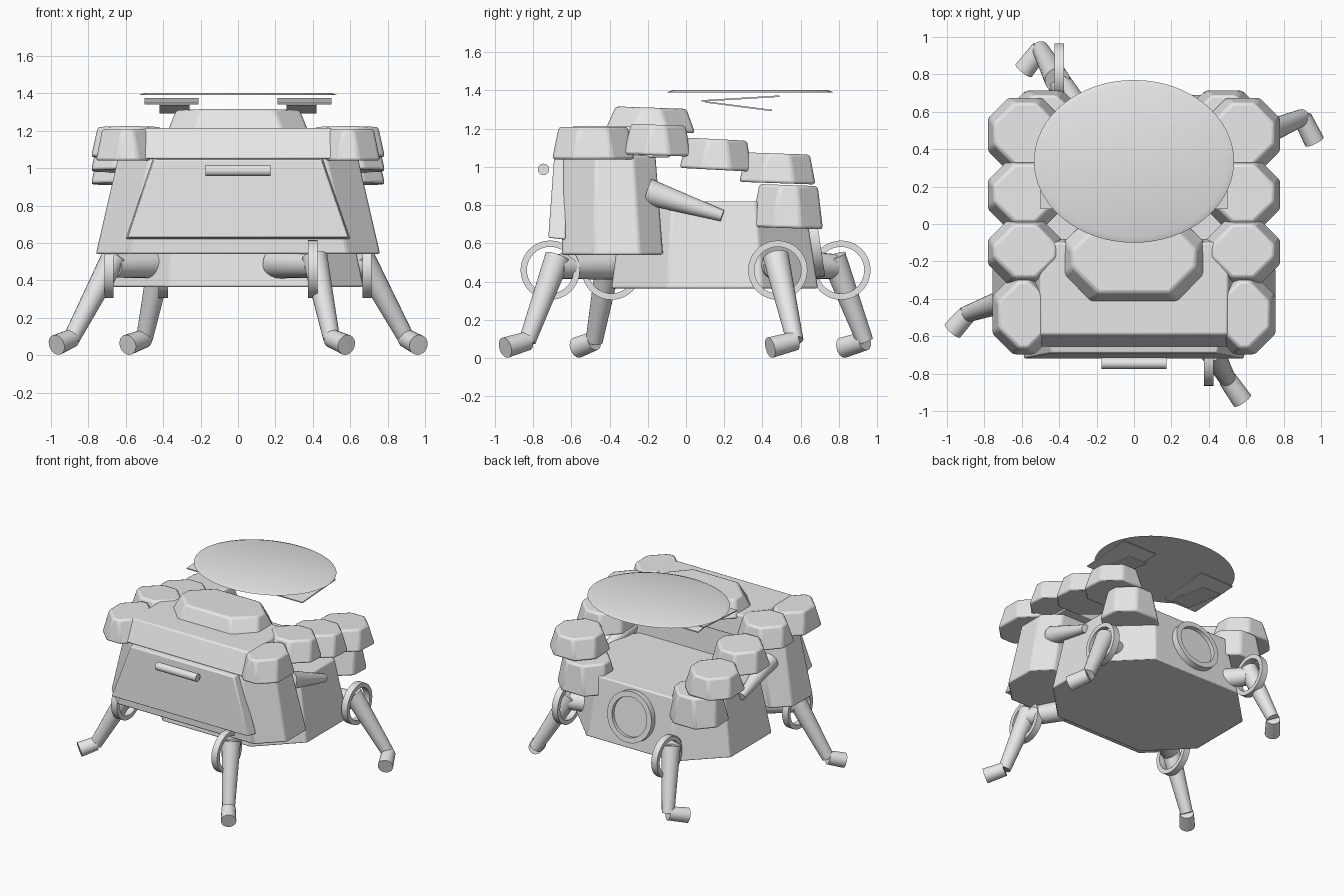
import bpy, bmesh, math
from mathutils import Vector, Matrix

if "Cube" in bpy.data.objects:
    bpy.data.objects.remove(bpy.data.objects["Cube"])

grey = bpy.data.materials.new("plain_grey")
grey.diffuse_color = (0.8, 0.8, 0.8, 1)
grey.use_nodes = True
grey.node_tree.nodes["Principled BSDF"].inputs["Base Color"].default_value = grey.diffuse_color


def finish(name, bm, bevel=0.0):
    bmesh.ops.recalc_face_normals(bm, faces=bm.faces)
    me = bpy.data.meshes.new(name)
    bm.to_mesh(me)
    bm.free()
    me.materials.append(grey)
    ob = bpy.data.objects.new(name, me)
    bpy.context.collection.objects.link(ob)
    if bevel:
        mod = ob.modifiers.new("soft_edges", 'BEVEL')
        mod.width, mod.segments, mod.limit_method = bevel, 2, 'ANGLE'
    return ob


def octagon(x0, x1, y0, y1, cf, cb):
    # rectangle with corners cut by cf at the front and cb at the back
    return [(x0 + cf, y0), (x1 - cf, y0), (x1, y0 + cf), (x1, y1 - cb),
            (x1 - cb, y1), (x0 + cb, y1), (x0, y1 - cb), (x0, y0 + cf)]


def loft(name, low, high, z0, z1, bevel=0.0, tilt=0.0):
    # solid between two matching outlines, optionally leaning about x
    bm = bmesh.new()
    a = [bm.verts.new((x, y, z0)) for x, y in low]
    b = [bm.verts.new((x, y, z1)) for x, y in high]
    n = len(a)
    bm.faces.new(a)
    bm.faces.new(b)
    for i in range(n):
        bm.faces.new((a[i], a[(i + 1) % n], b[(i + 1) % n], b[i]))
    if tilt:
        c = Vector((0, sum(y for _, y in low) / n, (z0 + z1) / 2))
        bmesh.ops.rotate(bm, verts=bm.verts, cent=c,
                         matrix=Matrix.Rotation(math.radians(tilt), 3, 'X'))
    return finish(name, bm, bevel)


def pod(name, x0, x1, y0, y1, z0, z1, cut=0.11, inset=0.035, tilt=0.0):
    i = inset
    return loft(name, octagon(x0, x1, y0, y1, cut, cut),
                octagon(x0 + i, x1 - i, y0 + i, y1 - i, cut, cut), z0, z1, 0.015, tilt)


def limb(name, p, q, r1, r2=None):
    p, q = Vector(p), Vector(q)
    d = q - p
    bm = bmesh.new()
    m = Matrix.Translation((p + q) / 2) @ d.to_track_quat('Z', 'Y').to_matrix().to_4x4()
    bmesh.ops.create_cone(bm, cap_ends=True, segments=20, radius1=r1,
                          radius2=r2 or r1, depth=d.length, matrix=m)
    return finish(name, bm)


def ring(name, c, r_out, r_in, width, axis, seg=40):
    # flat band with a rectangular section, spun around the axis
    q = Vector(axis).to_track_quat('Z', 'Y')
    bm = bmesh.new()
    h = width / 2
    prof = [(r_in, -h), (r_out, -h), (r_out, h), (r_in, h)]
    loops = []
    for k in range(seg):
        t = math.tau * k / seg
        loops.append([bm.verts.new(Vector(c) + q @ Vector((r * math.cos(t), r * math.sin(t), z)))
                      for r, z in prof])
    for k in range(seg):
        a, b = loops[k], loops[(k + 1) % seg]
        for j in range(4):
            bm.faces.new((a[j], a[(j + 1) % 4], b[(j + 1) % 4], b[j]))
    return finish(name, bm)


# lower hull
loft("hull", octagon(-0.67, 0.67, -0.39, 0.69, 0.29, 0.29),
     octagon(-0.58, 0.58, -0.33, 0.62, 0.26, 0.26), 0.365, 0.82, 0.01)

# cabin and its sloped roof
loft("cabin", octagon(-0.76, 0.76, -0.65, -0.12, 0.17, 0.12),
     octagon(-0.64, 0.64, -0.64, -0.16, 0.17, 0.12), 0.54, 1.06, 0.012)
loft("roof", [(-0.56, -0.66), (0.56, -0.66), (0.56, -0.08), (-0.56, -0.08)],
     [(-0.5, -0.59), (0.5, -0.59), (0.5, -0.1), (-0.5, -0.1)], 1.05, 1.215, 0.01)
pod("roof_dome", -0.38, 0.38, -0.42, 0.05, 1.185, 1.31, 0.14, 0.05, -2)

# front hatch and handle
bm = bmesh.new()
back = [bm.verts.new(v) for v in ((-0.6, -0.63, 0.62), (0.6, -0.63, 0.62),
                                  (0.455, -0.62, 1.055), (-0.455, -0.62, 1.055))]
front = [bm.verts.new(v) for v in ((-0.59, -0.72, 0.63), (0.59, -0.72, 0.63),
                                   (0.445, -0.69, 1.045), (-0.445, -0.69, 1.045))]
bm.faces.new(back)
bm.faces.new(front)
for i in range(4):
    j = (i + 1) % 4
    bm.faces.new((back[i], back[j], front[j], front[i]))
finish("front_hatch", bm, 0.008)
limb("handle", (-0.175, -0.745, 0.987), (0.175, -0.745, 0.987), 0.03)

# side pods: inner x, outer x, y range, z range, tilt
pods = [("front_pod", 0.42, 0.76, -0.70, -0.27, 1.04, 1.21, 0),
        ("shoulder_pod", 0.38, 0.785, -0.325, 0.03, 1.06, 1.22, -2),
        ("middle_pod", 0.38, 0.785, -0.03, 0.35, 0.985, 1.145, -3),
        ("rear_pod", 0.38, 0.785, 0.28, 0.68, 0.915, 1.07, -2),
        ("rear_lower_pod", 0.27, 0.69, 0.345, 0.72, 0.68, 0.905, -2)]
for s, side in ((-1, "left"), (1, "right")):
    for name, xi, xo, y0, y1, z0, z1, tilt in pods:
        a, b = sorted((s * xi, s * xo))
        pod(f"{name}_{side}", a, b, y0, y1, z0, z1, tilt=tilt)
    # rear pointing nozzles on the cabin
    limb(f"nozzle_{side}", (s * 0.58, -0.2, 0.87), (s * 0.61, 0.19, 0.745), 0.07, 0.03)

# round port on the back of the hull
ring("port_rim", (0, 0.655, 0.61), 0.19, 0.15, 0.09, (0, 1, 0.15))
limb("port_plate", (0, 0.63, 0.61), (0, 0.67, 0.616), 0.16)

# oval antenna panel
bm = bmesh.new()
bmesh.ops.create_cone(bm, cap_ends=True, segments=64, radius1=1, radius2=0.93, depth=1,
                      matrix=Matrix.Translation((0, 0.335, 1.396)) @
                      Matrix.Diagonal((0.535, 0.435, 0.012, 1)))
finish("antenna_panel", bm)


def sheet(name, xs, ys, zs, t=0.008):
    # thin sloping plate
    bm = bmesh.new()
    bmesh.ops.create_cube(bm, size=1)
    for v in bm.verts:
        k = v.co.y > 0
        v.co = ((xs[0] + xs[1]) / 2 + v.co.x * (xs[1] - xs[0]), ys[k], zs[k] + v.co.z * t)
    return finish(name, bm)


for s, side in ((-1, "left"), (1, "right")):
    sheet(f"antenna_bracket_{side}", sorted((s * 0.21, s * 0.5)), (0.08, 0.49), (1.345, 1.37))
    sheet(f"antenna_lower_bracket_{side}", sorted((s * 0.26, s * 0.42)), (0.1, 0.45), (1.34, 1.295))

# legs: hip, ring centre, knee, ankle, foot end
legs = [("front_right", (0.2, -0.34, 0.49), (0.40, -0.71, 0.46), (0.41, -0.67, 0.5),
         (0.5, -0.83, 0.09), (0.58, -0.945, 0.055)),
        ("front_left", (-0.4, -0.2, 0.49), (-0.69, -0.39, 0.46), (-0.66, -0.4, 0.5),
         (-0.89, -0.48, 0.09), (-0.97, -0.57, 0.055)),
        ("back_right", (0.4, 0.4, 0.49), (0.69, 0.48, 0.46), (0.66, 0.47, 0.5),
         (0.90, 0.57, 0.09), (0.965, 0.44, 0.055)),
        ("back_left", (-0.25, 0.52, 0.49), (-0.40, 0.81, 0.46), (-0.41, 0.77, 0.5),
         (-0.5, 0.935, 0.09), (-0.59, 0.82, 0.055))]
for name, hip, centre, knee, ankle, foot in legs:
    limb(f"upper_arm_{name}", hip, Vector(knee) - Vector((0, 0, 0.02)), 0.08, 0.065)
    limb(f"lower_leg_{name}", Vector(knee) + Vector((0, 0, 0.03)), ankle, 0.068, 0.045)
    limb(f"foot_{name}", ankle, foot, 0.05, 0.055)
    ring(f"leg_ring_{name}", centre, 0.155, 0.122, 0.05, (1, 0, 0))

# smooth round parts, keep edges sharp
bpy.ops.object.select_all(action='DESELECT')
for ob in bpy.context.scene.objects:
    ob.select_set(True)
    bpy.context.view_layer.objects.active = ob
bpy.ops.object.shade_smooth_by_angle(angle=math.radians(25))
